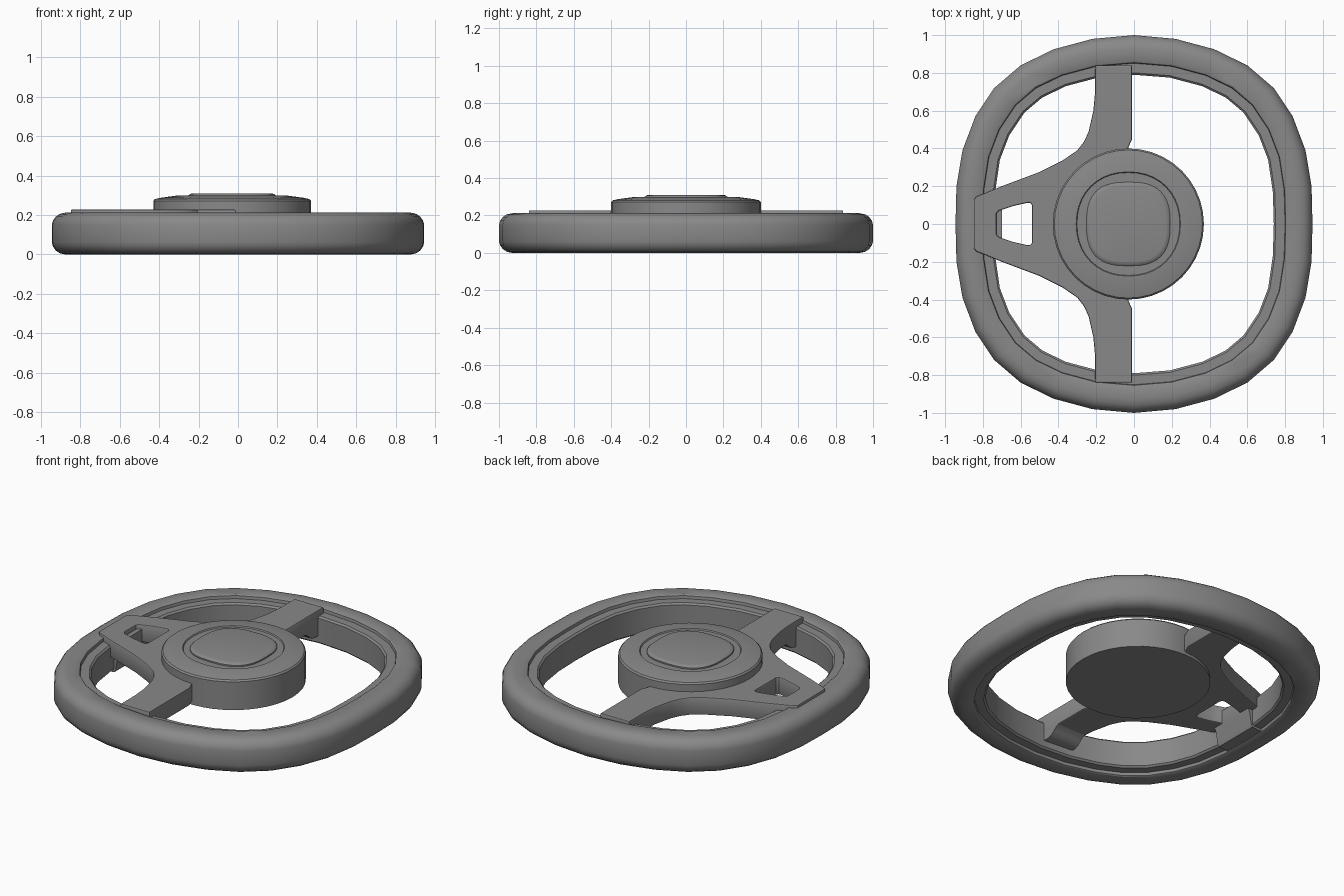
import bpy, bmesh, math
from mathutils import Vector

if "Cube" in bpy.data.objects:
    bpy.data.objects.remove(bpy.data.objects["Cube"], do_unlink=True)

GREY = (0.25, 0.25, 0.25, 1)
mat = bpy.data.materials.new("grey")
mat.use_nodes = True
mat.diffuse_color = GREY
bsdf = mat.node_tree.nodes["Principled BSDF"]
bsdf.inputs["Base Color"].default_value = GREY
bsdf.inputs["Roughness"].default_value = 0.6


def finish(obj, angle=35):
    if not obj.data.materials:
        obj.data.materials.append(mat)
    bpy.ops.object.select_all(action='DESELECT')
    obj.select_set(True)
    bpy.context.view_layer.objects.active = obj
    bpy.ops.object.shade_smooth_by_angle(angle=math.radians(angle))


def add_mesh(name, bm):
    bmesh.ops.recalc_face_normals(bm, faces=bm.faces)
    me = bpy.data.meshes.new(name)
    bm.to_mesh(me)
    bm.free()
    obj = bpy.data.objects.new(name, me)
    bpy.context.collection.objects.link(obj)
    finish(obj)
    return obj


def skin(name, rings, loop):
    """Bridge rings of points; loop joins the last ring to the first, else cap both."""
    bm = bmesh.new()
    vs = [[bm.verts.new(p) for p in ring] for ring in rings]
    n = len(vs[0])
    pairs = list(zip(vs, vs[1:])) + ([(vs[-1], vs[0])] if loop else [])
    for a, b in pairs:
        for i in range(n):
            j = (i + 1) % n
            bm.faces.new((a[i], a[j], b[j], b[i]))
    if not loop:
        bm.faces.new(vs[0])
        bm.faces.new(vs[-1])
    return add_mesh(name, bm)


def four_way(quarter):
    """Mirror a quarter outline, running from +y to +x, into a full loop."""
    lower = [(x, -y) for x, y in quarter[-2::-1]]
    half = quarter + lower
    return half + [(-x, y) for x, y in half[-2:0:-1]]


def squircle(r, z, power, cx=-0.03, n=40):
    ring = []
    for i in range(n):
        a = 2 * math.pi * i / n
        c, s = math.cos(a), math.sin(a)
        e = 2 / power
        ring.append((cx + r * math.copysign(abs(c) ** e, c),
                     r * math.copysign(abs(s) ** e, s), z))
    return ring


def prism(name, profile, to_a, to_b):
    """Straight block between two placements of one profile."""
    return skin(name, [[to_a(p) for p in profile], [to_b(p) for p in profile]], False)


# Rim: rounded grip with a lower inner band, blended between two outlines
outer = four_way([(0, 1), (.22, .98), (.425, .925), (.6, .84), (.74, .72),
                  (.84, .57), (.908, .39), (.94, .2), (.945, 0)])
inner = four_way([(0, .79), (.19, .775), (.36, .73), (.485, .67), (.58, .59),
                  (.66, .47), (.71, .34), (.735, .17), (.74, 0)])
upper = [(0, .15), (.03, .172), (.1, .192), (.2, .206), (.34, .212), (.66, .212),
         (.695, .207), (.71, .19), (.95, .19), (1, .18)]
section = upper + [(t, .212 - z) for t, z in reversed(upper)]
rings = [[(o[0] + (i[0] - o[0]) * t, o[1] + (i[1] - o[1]) * t, z)
          for o, i in zip(outer, inner)] for t, z in section]
skin("rim", rings, True)

# Hub: drum with a softly domed top and a shallow ring recess
hub = [(.40, .10, 2), (.40, .272, 2), (.392, .281, 2), (.36, .288, 2),
       (.285, .298, 2.1), (.276, .298, 2.15), (.272, .291, 2.15), (.20, .291, 2.5)]
skin("hub", [squircle(*s) for s in hub], False)

# Centre pad
pad = [(.222, .285, 2.7), (.222, .299, 2.7), (.213, .307, 2.7), (.20, .310, 2.7)]
skin("centre_pad", [squircle(*s) for s in pad], False)

# Spoke plate: one outline with a window cut in the side arm
half = [(-.03, .34), (-.03, .405), (-.01, .45), (-.01, .84), (-.205, .84),
        (-.206, .70), (-.215, .60), (-.24, .49), (-.265, .435), (-.30, .39),
        (-.38, .335), (-.50, .275), (-.70, .20), (-.835, .145), (-.848, .13)]
outline = half + [(x, -y) for x, y in reversed(half)]
win = [(-.55, .112), (-.565, .112), (-.64, .095), (-.715, .07), (-.728, .055)]
window = [(-.54, .10)] + win
window = window + [(x, -y) for x, y in reversed(window)]
TOP, LOW, BEV = .228, .12, .007
cu = bpy.data.curves.new("spoke_plate", 'CURVE')
cu.dimensions = '2D'
cu.fill_mode = 'BOTH'
cu.extrude = (TOP - LOW) / 2 - BEV
cu.bevel_depth = BEV
cu.offset = -BEV
cu.bevel_resolution = 1
for pts in (outline, window):
    sp = cu.splines.new('POLY')
    sp.points.add(len(pts) - 1)
    for p, (x, y) in zip(sp.points, pts):
        p.co = (x, y, 0, 1)
    sp.use_cyclic_u = True
plate = bpy.data.objects.new("spoke_plate", cu)
plate.location.z = (TOP + LOW) / 2
bpy.context.collection.objects.link(plate)
bpy.ops.object.select_all(action='DESELECT')
plate.select_set(True)
bpy.context.view_layer.objects.active = plate
bpy.ops.object.convert(target='MESH')
finish(bpy.context.view_layer.objects.active, 30)

# Spoke feet: the undersides flare down where the arms meet the rim
foot = [(.64, .13), (.68, .115), (.705, .095), (.725, .078), (.755, .07),
        (.83, .07), (.83, .20), (.64, .20)]
for side, s in (("back", 1), ("front", -1)):
    prism(side + "_spoke_foot", foot,
          lambda p: (-.203, s * p[0], p[1]), lambda p: (-.012, s * p[0], p[1]))

# Side arm foot, wrapping under the inner band of the rim
clip = [(.70, .20), (.70, .125), (.715, .10), (.725, .03), (.735, .012),
        (.79, .008), (.84, .008), (.84, .20)]
prism("side_spoke_foot", clip,
      lambda p: (-p[0], -.145, p[1]), lambda p: (-p[0], .145, p[1]))
